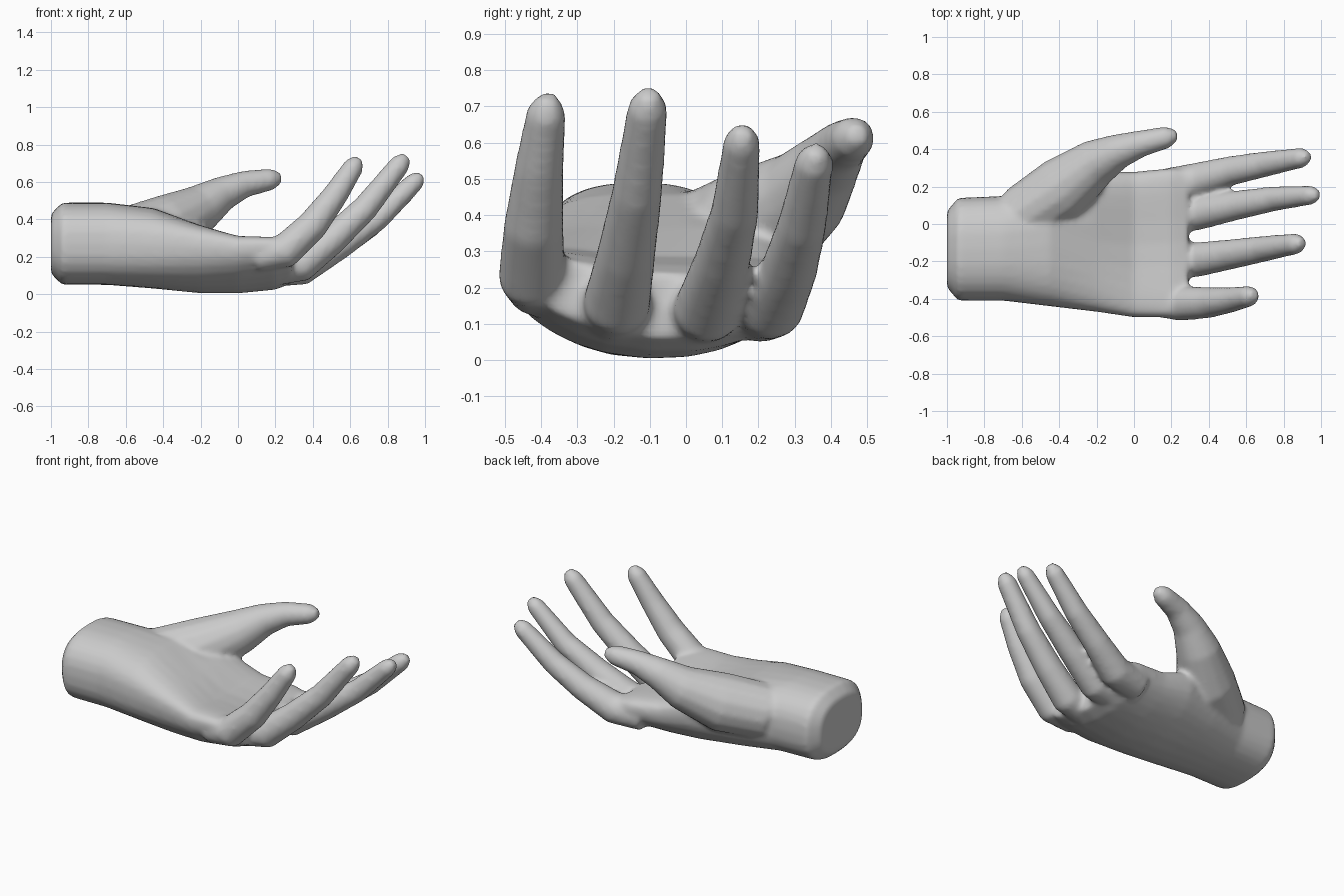
import bpy, bmesh, math
from mathutils import Vector

cube = bpy.data.objects.get("Cube")
if cube:
    bpy.data.objects.remove(cube)

skin = bpy.data.materials.new("plain grey")
skin.use_nodes = True
GREY = (0.6, 0.6, 0.6, 1)
skin.diffuse_color = GREY
skin.node_tree.nodes["Principled BSDF"].inputs["Base Color"].default_value = GREY

bm = bmesh.new()


def loft(rings):
    """Closed skin through a list of equally sized rings of points."""
    loops = [[bm.verts.new(p) for p in ring] for ring in rings]
    n = len(loops[0])
    for a, b in zip(loops, loops[1:]):
        for i in range(n):
            j = (i + 1) % n
            bm.faces.new((a[i], a[j], b[j], b[i]))
    bm.faces.new(loops[0][::-1])
    bm.faces.new(loops[-1])


def digit(path):
    """Tapered round tube along (x, y, z, radius) points with a blunt tip."""
    pts = [(Vector(p[:3]), p[3] + 0.004) for p in path]
    (a, _), (b, r) = pts[-2:]
    pts.append((b + (b - a).normalized() * r * 0.9, r * 0.5))
    rings = []
    for k, (c, r) in enumerate(pts):
        d = pts[min(k + 1, len(pts) - 1)][0] - pts[max(k - 1, 0)][0]
        side = Vector((0, 0, 1)).cross(d).normalized()
        up = d.cross(side).normalized()
        rings.append([c + side * r * math.cos(t) + up * r * math.sin(t)
                      for t in (math.tau * i / 14 for i in range(14))])
    loft(rings)


def section(x, y0, y1, z, half, cup, tilt):
    """Rounded palm cross-section, bent upward at its sides by cup."""
    ring = []
    for i in range(28):
        t = math.tau * i / 28
        u = math.copysign(abs(math.cos(t)) ** 0.8, math.cos(t))
        v = math.copysign(abs(math.sin(t)) ** 0.8, math.sin(t))
        ring.append(Vector((x, (y0 + y1) / 2 + (y1 - y0) / 2 * u,
                            z + half * v + cup * u * u + tilt * u)))
    return ring


# Wrist and cupped palm
loft([section(*s) for s in (
    (-1.0, -.34, .07, .27, .16, 0, 0),
    (-.94, -.41, .14, .27, .22, 0, 0),
    (-.7, -.41, .15, .27, .22, 0, 0),
    (-.45, -.44, .22, .245, .215, .02, 0),
    (-.2, -.47, .28, .185, .18, .07, 0),
    (0, -.5, .28, .145, .14, .08, -.02),
    (.2, -.5, .3, .145, .12, .08, -.03),
    (.29, -.47, .29, .15, .09, .07, -.03))])

# Little, ring, middle and index fingers
digit([(.1, -.41, .2, .08), (.25, -.425, .23, .09), (.4, -.42, .37, .08),
       (.52, -.405, .53, .065), (.62, -.385, .685, .052)])
digit([(.15, -.2, .13, .09), (.34, -.19, .16, .09), (.5, -.165, .29, .078),
       (.68, -.135, .46, .067), (.87, -.105, .7, .052)])
digit([(.15, .04, .13, .09), (.34, .06, .14, .09), (.55, .1, .27, .075),
       (.75, .135, .41, .063), (.95, .155, .605, .048)])
digit([(.15, .2, .14, .09), (.34, .235, .15, .09), (.52, .285, .25, .075),
       (.7, .32, .37, .065), (.9, .355, .55, .05)])

# Thumb with its fleshy base
digit([(-.6, .04, .3, .16), (-.38, .19, .36, .17), (-.2, .33, .46, .125),
       (-.08, .39, .54, .09), (.04, .43, .59, .068), (.18, .465, .615, .055)])

bmesh.ops.recalc_face_normals(bm, faces=bm.faces)
mesh = bpy.data.meshes.new("open_hand")
bm.to_mesh(mesh)
bm.free()
mesh.materials.append(skin)
hand = bpy.data.objects.new("open_hand", mesh)
bpy.context.collection.objects.link(hand)

# Fuse the parts into one skin and soften the joins
fuse = hand.modifiers.new("fuse", 'REMESH')
fuse.mode = 'VOXEL'
fuse.voxel_size = 0.015
fuse.use_smooth_shade = True
soften = hand.modifiers.new("soften", 'SMOOTH')
soften.factor = 0.5
soften.iterations = 8
